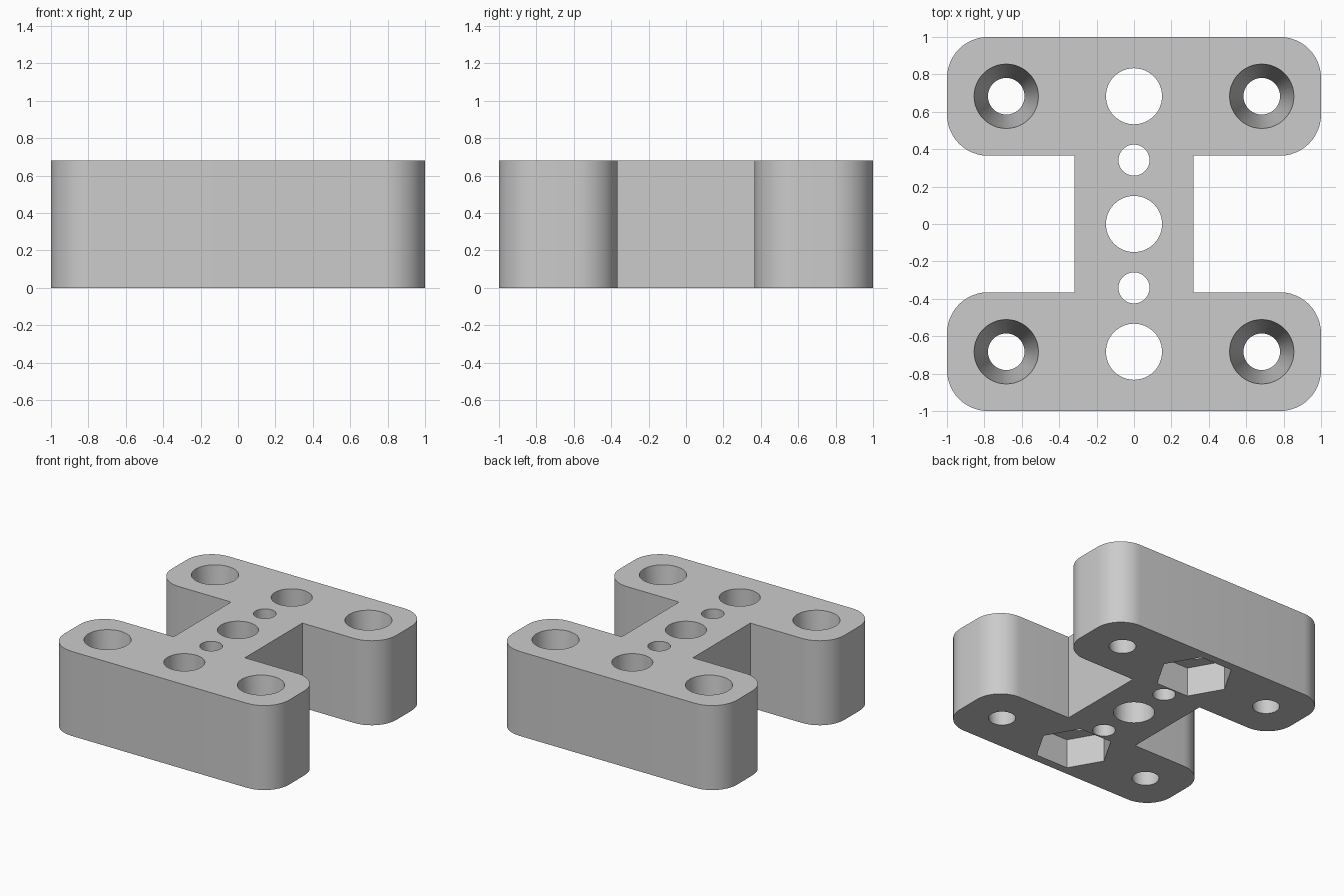
import bpy
import bmesh
from math import pi, cos, sin, radians
from mathutils import Matrix

if "Cube" in bpy.data.objects:
    bpy.data.objects.remove(bpy.data.objects["Cube"])

HEIGHT = 0.68
FLANGE_Y = 0.365     # inner edge of the two cross bars
WEB_X = 0.317        # half width of the middle web
CORNER = 0.22
PITCH = 0.683        # hole spacing from the centre

grey = bpy.data.materials.new("plain grey")
grey.use_nodes = True
grey.diffuse_color = (0.6, 0.6, 0.6, 1)
grey.node_tree.nodes["Principled BSDF"].inputs["Base Color"].default_value = (0.6, 0.6, 0.6, 1)


def make_object(name, bm):
    bmesh.ops.recalc_face_normals(bm, faces=bm.faces)
    mesh = bpy.data.meshes.new(name)
    bm.to_mesh(mesh)
    bm.free()
    mesh.materials.append(grey)
    obj = bpy.data.objects.new(name, mesh)
    bpy.context.collection.objects.link(obj)
    return obj


def arc(cx, cy, start, steps=12):
    angles = [start + pi / 2 * i / steps for i in range(steps + 1)]
    return [(cx + CORNER * cos(a), cy + CORNER * sin(a)) for a in angles]


# H-shaped block: one quarter of the outline, mirrored around
quarter = [(WEB_X, FLANGE_Y)]
quarter += arc(1 - CORNER, FLANGE_Y + CORNER, -pi / 2)
quarter += arc(1 - CORNER, 1 - CORNER, 0)
half = quarter + [(-x, y) for x, y in reversed(quarter)]
outline = half + [(-x, -y) for x, y in half]

bm = bmesh.new()
base = bm.faces.new([bm.verts.new((x, y, 0)) for x, y in outline])
top = bmesh.ops.extrude_face_region(bm, geom=[base])["geom"]
bmesh.ops.translate(bm, vec=(0, 0, HEIGHT),
                    verts=[v for v in top if isinstance(v, bmesh.types.BMVert)])
block = make_object("mounting_block", bm)
bpy.context.view_layer.objects.active = block
block.select_set(True)


def drill(x, y, r_low, r_high, z_low=-0.1, z_high=HEIGHT + 0.1, sides=48):
    """Cut a round, tapered or polygonal hole into the block."""
    bm = bmesh.new()
    bmesh.ops.create_cone(bm, cap_ends=True, segments=sides, radius1=r_low,
                          radius2=r_high, depth=z_high - z_low)
    if sides == 6:  # corners point along x
        bmesh.ops.rotate(bm, matrix=Matrix.Rotation(pi / 2, 3, "Z"), verts=bm.verts)
    bmesh.ops.translate(bm, vec=(x, y, (z_low + z_high) / 2), verts=bm.verts)
    cutter = make_object("cutter", bm)
    cutter.hide_render = True
    mod = block.modifiers.new("hole", "BOOLEAN")
    mod.operation = "DIFFERENCE"
    mod.solver = "EXACT"
    mod.object = cutter
    bpy.ops.object.modifier_apply(modifier=mod.name)
    bpy.data.objects.remove(cutter)


# Tapered screw holes in the four corners
slope = (0.172 - 0.098) / HEIGHT * 0.1
for sx in (-1, 1):
    for sy in (-1, 1):
        drill(sx * PITCH, sy * PITCH, 0.098 - slope, 0.172 + slope)

# Row of straight holes along the web
drill(0, 0, 0.15, 0.15)
for s in (-1, 1):
    drill(0, s * PITCH, 0.15, 0.15)
    drill(0, s * PITCH / 2, 0.083, 0.083)
    # Hexagonal nut pocket underneath
    drill(0, s * PITCH, 0.287, 0.287, z_high=0.235, sides=6)

bpy.ops.object.shade_smooth_by_angle(angle=radians(30))
